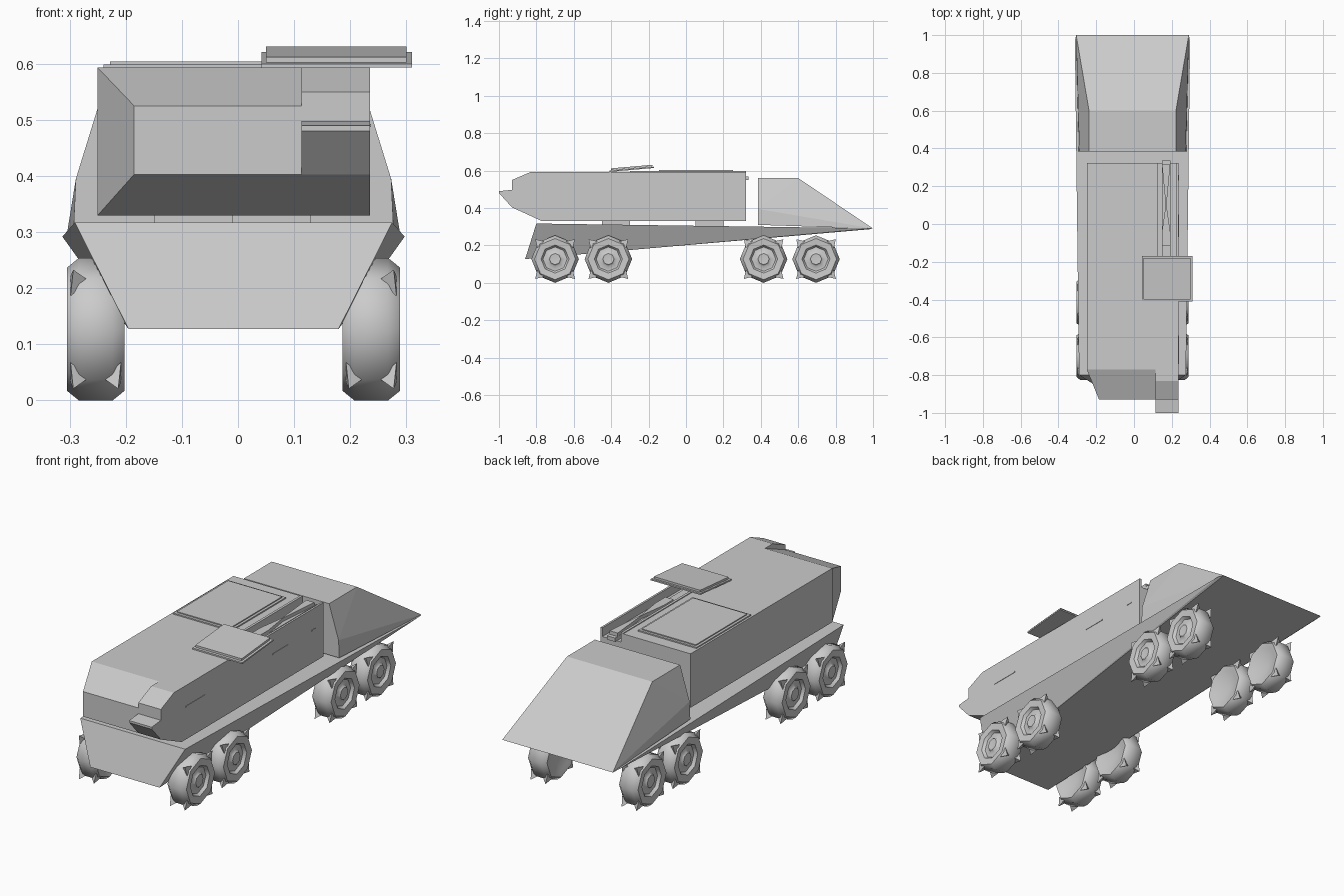
import bpy, bmesh, math
from mathutils import Vector

if "Cube" in bpy.data.objects:
    bpy.data.objects.remove(bpy.data.objects["Cube"])

CX = -0.008  # chassis centre line


def finish(name, bm, smooth=None):
    bmesh.ops.recalc_face_normals(bm, faces=bm.faces)
    me = bpy.data.meshes.new(name)
    bm.to_mesh(me)
    bm.free()
    ob = bpy.data.objects.new(name, me)
    bpy.context.collection.objects.link(ob)
    if smooth:
        bpy.ops.object.select_all(action='DESELECT')
        ob.select_set(True)
        bpy.context.view_layer.objects.active = ob
        bpy.ops.object.shade_smooth_by_angle(angle=math.radians(smooth))
    return ob


def hull(name, pts):
    bm = bmesh.new()
    for p in pts:
        bm.verts.new(p)
    bmesh.ops.convex_hull(bm, input=bm.verts)
    bmesh.ops.dissolve_limit(bm, angle_limit=0.01, verts=bm.verts, edges=bm.edges)
    return finish(name, bm)


def box(name, x, y, z):
    return hull(name, [(a, b, c) for a in x for b in y for c in z])


def sym(pts):
    """Mirror points about the chassis centre line."""
    return [(CX + s * x, y, z) for x, y, z in pts for s in (-1, 1)]


def prism(name, profile, vec):
    bm = bmesh.new()
    f = bm.faces.new([bm.verts.new(p) for p in profile])
    r = bmesh.ops.extrude_face_region(bm, geom=[f])
    vs = [v for v in r['geom'] if isinstance(v, bmesh.types.BMVert)]
    bmesh.ops.translate(bm, verts=vs, vec=vec)
    if not any(len(fc.verts) == len(profile) and all(v not in vs for v in fc.verts) for fc in bm.faces):
        bm.verts.ensure_lookup_table()
        bm.faces.new(bm.verts[:len(profile)])
    return finish(name, bm)


# Wedge-shaped lower chassis
hull("chassis", sym([(0.187, -0.86, 0.127), (0.283, -0.80, 0.317), (0.305, 0.97, 0.292), (0.298, 1.0, 0.288)]))

# Rear sloped engine housing
hull("rear_housing", sym([(0.23, 0.385, 0.56), (0.23, 0.60, 0.56), (0.281, 0.385, 0.395),
                          (0.285, 0.385, 0.31), (0.298, 1.0, 0.29)]))

# Main body with bevelled front
hull("main_body", [(-0.25, 0.322, 0.33), (-0.25, 0.322, 0.593), (0.113, 0.322, 0.33), (0.113, 0.322, 0.593),
                   (-0.25, -0.77, 0.33), (-0.25, -0.77, 0.593), (0.113, -0.77, 0.33), (0.113, -0.77, 0.593),
                   (-0.185, -0.93, 0.403), (-0.185, -0.93, 0.525), (0.113, -0.93, 0.403), (0.113, -0.93, 0.525)])

# Driver side strip: nose lip at the front, sunken channel behind
side = [(-0.77, 0.33), (-0.93, 0.403), (-1.0, 0.48), (-1.0, 0.49), (-0.93, 0.497), (-0.93, 0.55),
        (-0.83, 0.593), (-0.30, 0.593), (-0.30, 0.55), (0.322, 0.55), (0.322, 0.33)]
prism("driver_side", [(0.113, y, z) for y, z in side], Vector((0.122, 0, 0)))
box("channel_wall", (0.225, 0.235), (-0.30, 0.322), (0.55, 0.593))
box("channel_inner_rail", (0.113, 0.125), (-0.30, 0.322), (0.55, 0.597))

# Hourglass arm lying in the channel
arm = [(0.148, 0.315), (0.168, 0.10), (0.148, -0.04), (0.148, -0.115),
       (0.192, -0.115), (0.192, -0.04), (0.172, 0.10), (0.192, 0.315)]
prism("channel_arm", [(x, y, 0.565) for x, y in arm], Vector((0, 0, 0.02)))
box("channel_arm_base", (0.148, 0.192), (-0.28, 0.335), (0.55, 0.568))

# Roof hatch
box("hatch_frame", (-0.24, 0.075), (-0.158, 0.262), (0.59, 0.599))
box("hatch_panel", (-0.228, 0.063), (-0.145, 0.25), (0.595, 0.604))


# Tilted platform over the channel
def tilted(name, x, y, front_z, back_z, t):
    return hull(name, [(a, b, z + d) for a in x for b, z in zip(y, (front_z, back_z)) for d in (0, t)])


tilted("platform_base", (0.042, 0.31), (-0.41, -0.17), 0.593, 0.614, 0.007)
tilted("platform_plate", (0.05, 0.30), (-0.40, -0.18), 0.602, 0.621, 0.010)

# Body mount on the chassis, and vision slits
box("body_mount_front", (-0.15, -0.01), (-0.45, -0.30), (0.31, 0.335))
box("body_mount_rear", (-0.15, 0.13), (0.05, 0.20), (0.30, 0.335))
for i, (a, b) in enumerate(((-0.74, -0.59), (-0.07, 0.05), (0.23, 0.26))):
    box(f"vision_slit_{i}", (0.23, 0.237), (a, b), (0.487, 0.493))


# Eight-sided wheels with diagonal tread lugs
TYRE = [(0.0, 0.042), (0.03, 0.045), (0.04, 0.034), (0.065, 0.034), (0.075, 0.048), (0.110, 0.051),
        (0.127, 0.03), (0.127, -0.03), (0.110, -0.051), (0.085, -0.045), (0.0, -0.015)]


def wheel(name, s, y):
    c = Vector((CX + s * 0.2455, y, 0.127))

    def at(r, off, deg):
        a = math.radians(deg)
        return c + Vector((s * off, r * math.cos(a), r * math.sin(a)))

    bm = bmesh.new()
    rings = [[bm.verts.new(at(r, o, k * 45)) for k in range(8)] for r, o in TYRE]
    for p, q in zip(rings, rings[1:]):
        for k in range(8):
            bm.faces.new((p[k], p[k - 1], q[k - 1], q[k]))
    bmesh.ops.remove_doubles(bm, verts=bm.verts, dist=1e-5)
    finish(name, bm, 50)
    for k in range(4):
        d = 45 + 90 * k
        for e in (-1, 1):
            hull(f"{name}_lug", [at(0.112, e * 0.045, d - 13), at(0.112, e * 0.045, d + 13),
                                 at(0.150, e * 0.040, d), at(0.122, e * 0.012, d)])


for s, tag in ((-1, "left"), (1, "right")):
    for i, y in enumerate((-0.70, -0.415, 0.415, 0.695)):
        wheel(f"wheel_{tag}_{i}", s, y)
